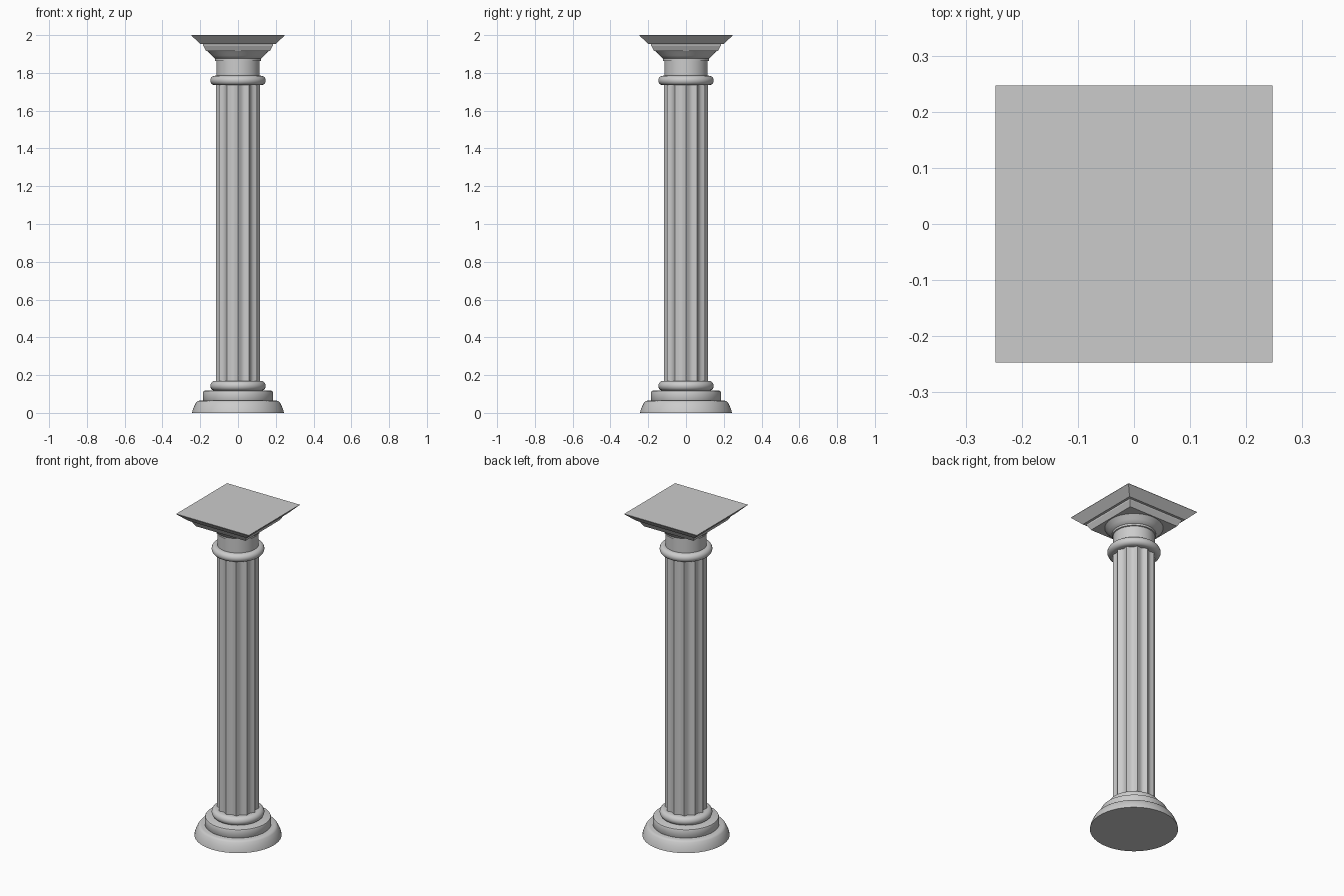
import bpy, bmesh, math

if "Cube" in bpy.data.objects:
    bpy.data.objects.remove(bpy.data.objects["Cube"])

TAU = math.tau


def stack(name, rings, smooth=True):
    """Skin a list of closed rings (bottom to top) and cap both ends."""
    bm = bmesh.new()
    loops = [[bm.verts.new(p) for p in ring] for ring in rings]
    n = len(loops[0])
    for a, b in zip(loops, loops[1:]):
        for i in range(n):
            j = (i + 1) % n
            bm.faces.new((a[i], a[j], b[j], b[i]))
    bm.faces.new(loops[0][::-1])
    bm.faces.new(loops[-1])
    mesh = bpy.data.meshes.new(name)
    bm.to_mesh(mesh)
    bm.free()
    ob = bpy.data.objects.new(name, mesh)
    bpy.context.collection.objects.link(ob)
    if smooth:
        bpy.ops.object.select_all(action='DESELECT')
        ob.select_set(True)
        bpy.context.view_layer.objects.active = ob
        bpy.ops.object.shade_smooth_by_angle(angle=math.radians(32))
    return ob


def circle(r, z, n=64):
    return [(r * math.cos(TAU * i / n), r * math.sin(TAU * i / n), z) for i in range(n)]


def square(h, z):
    return [(-h, -h, z), (h, -h, z), (h, h, z), (-h, h, z)]


def lathe(name, profile):
    return stack(name, [circle(r, z) for r, z in profile])


def roll(name, z0, z1, r):
    """Rounded collar with a half-round outer edge."""
    h = (z1 - z0) / 2
    angles = [math.radians(-90 + 18 * k) for k in range(11)]
    return lathe(name, [(r - h + h * math.cos(a), z0 + h + h * math.sin(a)) for a in angles])


# Round stepped base
lathe("base_foot", [(0.243, 0), (0.240, 0.015), (0.232, 0.035), (0.222, 0.055),
                    (0.215, 0.062), (0.205, 0.065)])
lathe("base_step", [(0.180, 0.06), (0.185, 0.068), (0.185, 0.108), (0.182, 0.115), (0.175, 0.118)])
roll("lower_collar", 0.117, 0.169, 0.147)

# Fluted shaft: twelve concave grooves meeting at narrow ridges
FLUTES, STEPS = 12, 10


def fluted(z, radius=0.117, depth=0.014):
    ring = []
    for i in range(FLUTES * STEPS):
        a = TAU * i / (FLUTES * STEPS)
        r = radius - depth * abs(math.sin(a * FLUTES / 2))
        ring.append((r * math.cos(a), r * math.sin(a), z))
    return ring


stack("shaft", [fluted(0.15), fluted(1.75)])

# Capital: collar, neck, flaring bell
roll("upper_collar", 1.735, 1.785, 0.147)
lathe("neck", [(0.115, 1.77), (0.115, 1.862), (0.121, 1.864), (0.121, 1.878)])
lathe("bell", [(0.117, 1.874), (0.126, 1.878), (0.140, 1.892), (0.152, 1.906), (0.163, 1.917)])

# Square slabs on top
stack("lower_slab", [square(0.168, 1.915), square(0.185, 1.945), square(0.185, 1.956)], False)
stack("abacus", [square(0.200, 1.953), square(0.247, 1.998), square(0.247, 2.0)], False)
